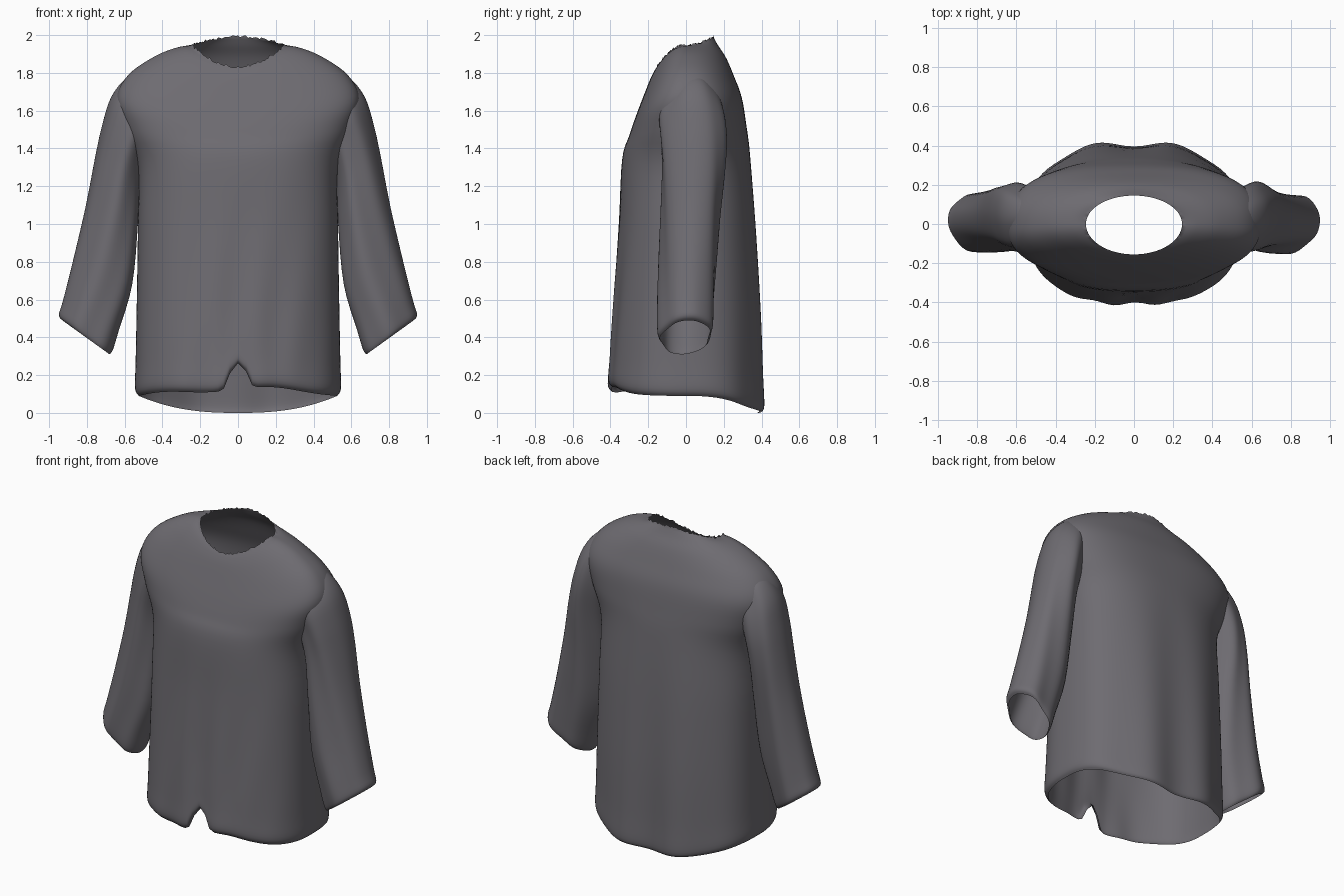
import bpy, bmesh, math, random

if "Cube" in bpy.data.objects:
    bpy.data.objects.remove(bpy.data.objects["Cube"])

random.seed(4)

cloth = bpy.data.materials.new("dark grey cloth")
cloth.diffuse_color = (0.155, 0.148, 0.165, 1)
cloth.use_nodes = True
cloth.node_tree.nodes["Principled BSDF"].inputs["Base Color"].default_value = cloth.diffuse_color


def smooth_rows(rows, sub):
    """Catmull-Rom interpolation between profile rows."""
    out = []
    for i in range(len(rows) - 1):
        p0, p1 = rows[max(i - 1, 0)], rows[i]
        p2, p3 = rows[i + 1], rows[min(i + 2, len(rows) - 1)]
        for k in range(sub):
            t = k / sub
            out.append([0.5 * (2 * b + (c - a) * t + (2 * a - 5 * b + 4 * c - d) * t * t
                               + (3 * b - a - 3 * c + d) * t ** 3)
                        for a, b, c, d in zip(p0, p1, p2, p3)])
    return out + [list(rows[-1])]


def loft(name, rings, cut=None):
    """Open tube through closed rings of points; cut removes faces by centre."""
    bm = bmesh.new()
    vs = [[bm.verts.new(p) for p in r] for r in rings]
    n = len(rings[0])
    for a, b in zip(vs, vs[1:]):
        for j in range(n):
            k = (j + 1) % n
            bm.faces.new((a[j], a[k], b[k], b[j]))
    if cut:
        bad = [f for f in bm.faces if cut(f.calc_center_median())]
        bmesh.ops.delete(bm, geom=bad, context='FACES')
    for f in bm.faces:
        f.smooth = True
    bmesh.ops.recalc_face_normals(bm, faces=bm.faces[:])
    me = bpy.data.meshes.new(name)
    bm.to_mesh(me)
    bm.free()
    me.materials.append(cloth)
    ob = bpy.data.objects.new(name, me)
    bpy.context.collection.objects.link(ob)
    return ob


def spow(v, e):
    return math.copysign(abs(v) ** e, v)


# Torso rows: half width, front y, back y, z at front, side and back, squareness
torso_rows = [
    (0.525, -0.385, 0.395, 0.125, 0.090, 0.00, 2.5),
    (0.545, -0.408, 0.410, 0.165, 0.130, 0.035, 2.5),
    (0.542, -0.400, 0.405, 0.30, 0.27, 0.20, 2.5),
    (0.536, -0.380, 0.395, 0.60, 0.58, 0.55, 2.5),
    (0.530, -0.355, 0.370, 1.00, 0.98, 1.00, 2.5),
    (0.530, -0.338, 0.340, 1.34, 1.30, 1.36, 2.5),
    (0.600, -0.300, 0.320, 1.47, 1.50, 1.52, 2.6),
    (0.645, -0.262, 0.295, 1.58, 1.66, 1.67, 2.6),
    (0.580, -0.220, 0.255, 1.69, 1.79, 1.78, 2.4),
    (0.440, -0.188, 0.212, 1.77, 1.888, 1.88, 2.2),
    (0.320, -0.168, 0.170, 1.81, 1.935, 1.945, 2.1),
    (0.245, -0.155, 0.145, 1.83, 1.945, 1.990, 2.0),
]
SEG = 144
rings = []
rows = smooth_rows(torso_rows, 5)
for i, (hw, yf, yb, zf, zs, zb, sq) in enumerate(rows):
    ring = []
    for j in range(SEG):
        a = 2 * math.pi * j / SEG
        c, s = math.cos(a), math.sin(a)
        x = hw * spow(c, 2 / sq)
        y = (yb if s > 0 else -yf) * spow(s, 2 / sq)
        z = zs + ((zb if s > 0 else zf) - zs) * s * s
        low = max(0.0, 1 - z / 1.4)
        # hanging folds, front and back
        if s > 0:
            y -= 0.016 * math.cos(math.pi * x / 0.2) * low * s
        else:
            y += 0.018 * math.cos(math.pi * x / 0.12) * low ** 2 * s * s * math.exp(-(x / 0.25) ** 2)
            y += 0.005 * math.sin(24 * (x - 0.25 * z)) * low * s * s
            # torn notch in the front hem
            hem = max(0.0, 1 - (z - 0.12) / 0.45)
            z += 0.14 * hem * min(1, 1.4 * max(0.0, 1 - abs(x) / 0.08)) * s * s
            z += 0.015 * hem * math.sin(9 * x) * s * s
        # frayed neck edge
        if i == len(rows) - 1:
            z = min(2.0, z + random.uniform(-0.004, 0.01))
        ring.append((x, y, z))
    rings.append(ring)


def armhole(p):
    return abs(p.x) > 0.5 and ((p.y - 0.03) / 0.12) ** 2 + ((p.z - 1.48) / 0.15) ** 2 < 1


loft("shirt_body", rings, armhole)

# Sleeve rows: outer x, z, inner x, z, front y, back y
sleeve_rows = [
    (0.930, 0.490, 0.680, 0.310, -0.130, 0.125),
    (0.948, 0.520, 0.662, 0.335, -0.142, 0.142),
    (0.925, 0.600, 0.630, 0.440, -0.145, 0.148),
    (0.870, 0.820, 0.560, 0.680, -0.140, 0.160),
    (0.805, 1.100, 0.530, 1.000, -0.132, 0.178),
    (0.757, 1.350, 0.520, 1.230, -0.130, 0.200),
    (0.720, 1.520, 0.495, 1.370, -0.138, 0.208),
    (0.670, 1.675, 0.460, 1.440, -0.142, 0.195),
    (0.585, 1.775, 0.430, 1.500, -0.120, 0.165),
    (0.480, 1.800, 0.400, 1.560, -0.090, 0.130),
]
for side, label in ((1, "left"), (-1, "right")):
    rings = []
    for ox, oz, ix, iz, yf, yb in smooth_rows(sleeve_rows, 4):
        ring = []
        for j in range(56):
            a = 2 * math.pi * j / 56
            u = 0.5 + 0.5 * math.cos(a)
            s = math.sin(a)
            fold = 0.008 * math.sin(5 * a + 4 * oz + side) * s
            # the sleeve turns slightly, its outer edge towards the back
            x = ix + (ox - ix) * u
            y = (yf + yb) / 2 + (yb - yf) / 2 * s + fold + 0.02 * math.cos(a)
            ring.append((side * x, y, iz + (oz - iz) * u))
        rings.append(ring)
    loft(label + "_sleeve", rings)
